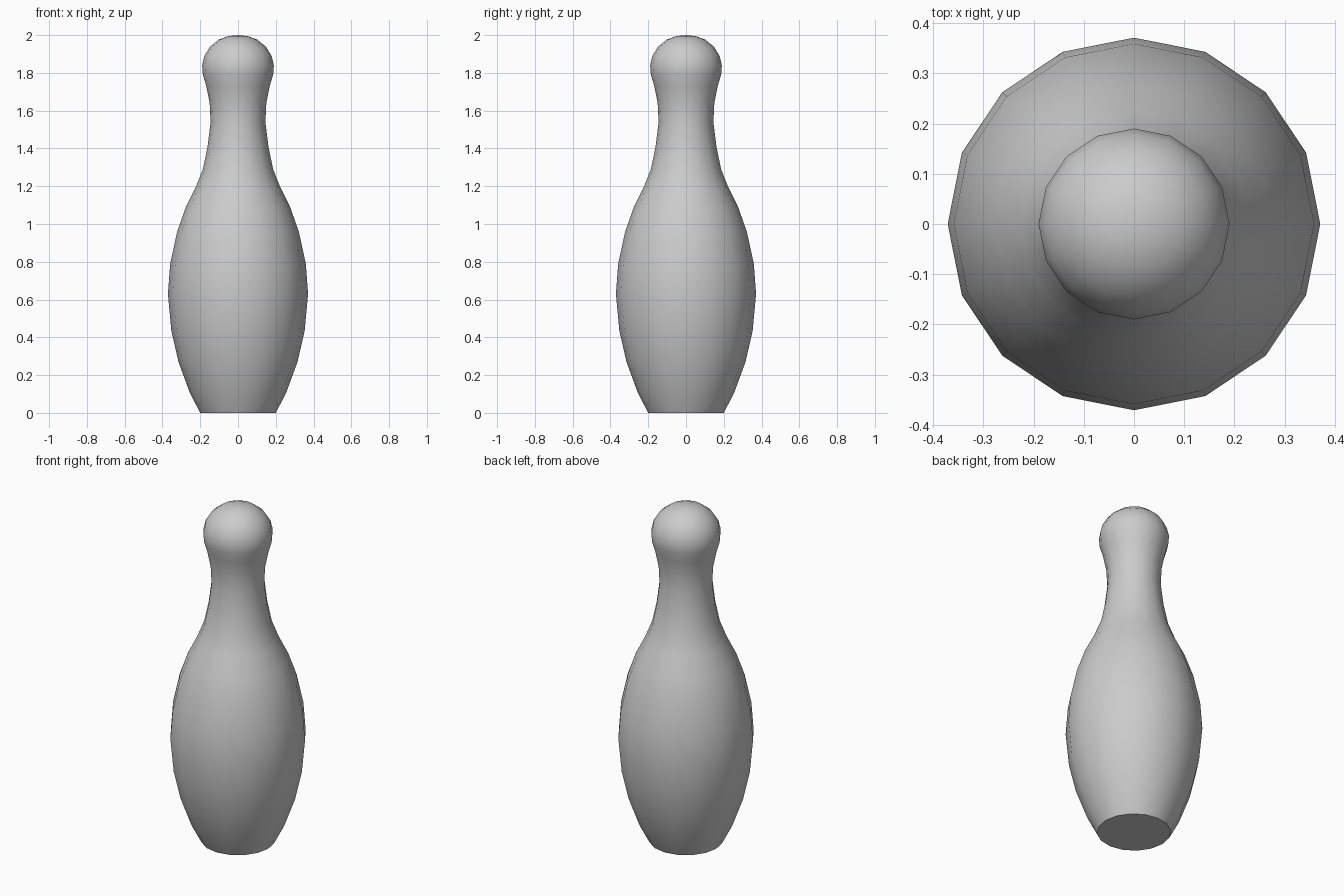
import bpy, bmesh
from math import radians, tau, cos, sin

if "Cube" in bpy.data.objects:
    bpy.data.objects.remove(bpy.data.objects["Cube"])

SIDES = 16

# Outline of the pin from base to crown: (radius, height)
profile = [
    (0.200, 0.00), (0.255, 0.106), (0.315, 0.27), (0.353, 0.435),
    (0.371, 0.63), (0.359, 0.79), (0.322, 0.96), (0.276, 1.09),
    (0.226, 1.19), (0.186, 1.29), (0.161, 1.41), (0.145, 1.54),
    (0.150, 1.64), (0.168, 1.73), (0.186, 1.79), (0.190, 1.84),
    (0.178, 1.89), (0.147, 1.94), (0.100, 1.977), (0.050, 1.995),
]

bm = bmesh.new()
rings = [[bm.verts.new((r * cos(tau * i / SIDES), r * sin(tau * i / SIDES), z))
          for i in range(SIDES)] for r, z in profile]

# Turned body
for low, high in zip(rings, rings[1:]):
    for i in range(SIDES):
        j = (i + 1) % SIDES
        bm.faces.new((low[i], low[j], high[j], high[i]))

# Flat base and rounded crown
bm.faces.new(rings[0][::-1])
tip = bm.verts.new((0, 0, 2.0))
for i in range(SIDES):
    bm.faces.new((rings[-1][i], rings[-1][(i + 1) % SIDES], tip))

mesh = bpy.data.meshes.new("bowling_pin")
bm.to_mesh(mesh)
bm.free()
pin = bpy.data.objects.new("bowling_pin", mesh)
bpy.context.collection.objects.link(pin)

# Smooth sides, crisp base edge
bpy.context.view_layer.objects.active = pin
pin.select_set(True)
bpy.ops.object.shade_smooth_by_angle(angle=radians(40))
